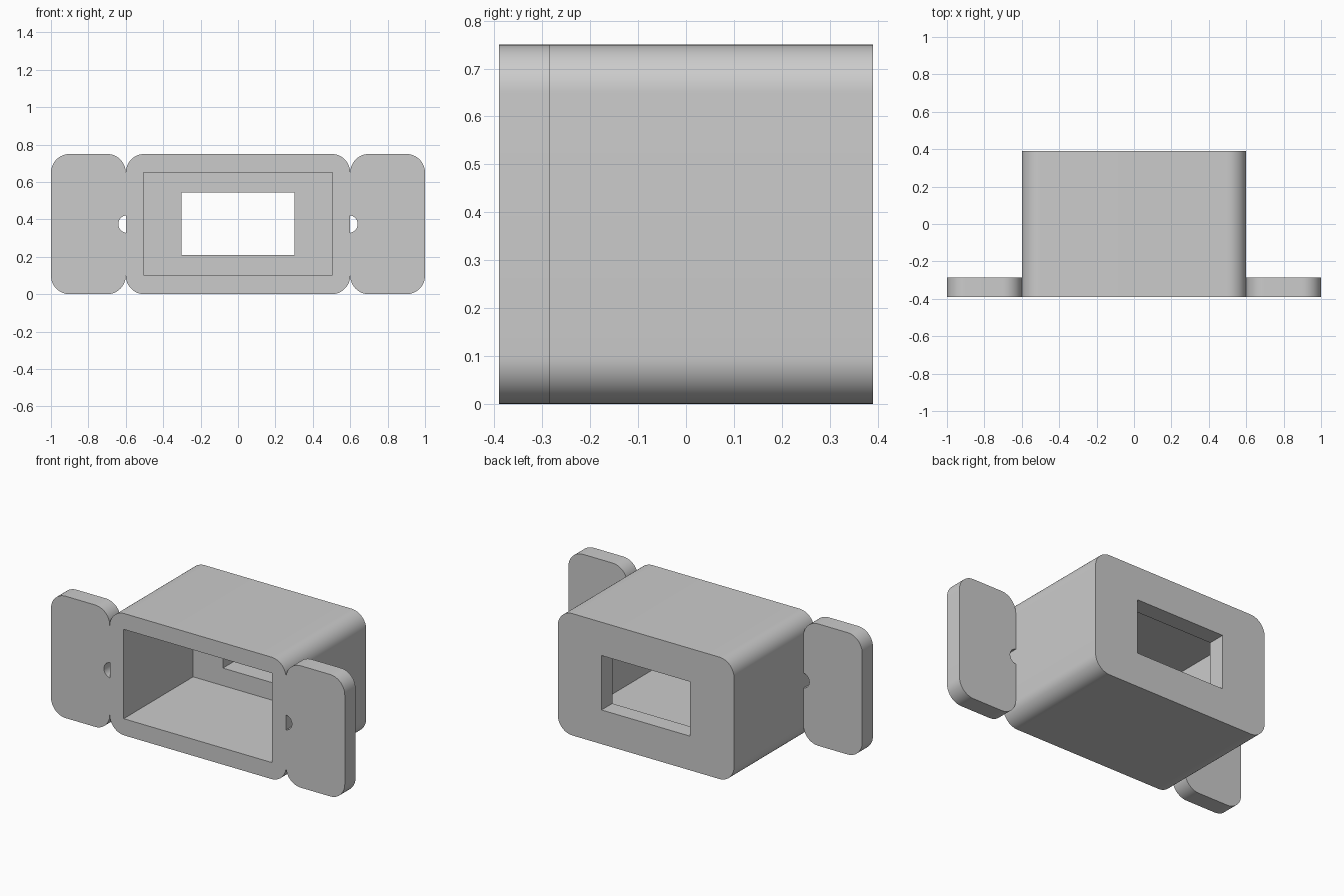
import bpy, bmesh
from math import pi, cos, sin, acos

if "Cube" in bpy.data.objects:
    bpy.data.objects.remove(bpy.data.objects["Cube"])

W, H, D = 0.6, 0.75, 0.39      # body half width, height, half depth
R = 0.1                        # corner radius
T = 0.105                      # tab and back wall thickness


def arc(cx, cz, r, a0, a1, n=12):
    return [(cx + r * cos(a0 + (a1 - a0) * i / n), cz + r * sin(a0 + (a1 - a0) * i / n))
            for i in range(n + 1)]


def rounded(x0, x1, z0, z1, r):
    return (arc(x0 + r, z0 + r, r, pi, 1.5 * pi) + arc(x1 - r, z0 + r, r, 1.5 * pi, 2 * pi)
            + arc(x1 - r, z1 - r, r, 0, pi / 2) + arc(x0 + r, z1 - r, r, pi / 2, pi))


def extrude(name, profile, y0, y1):
    """Solid from an x-z profile, running from y0 to y1."""
    bm = bmesh.new()
    face = bm.faces.new([bm.verts.new((x, y0, z)) for x, z in profile])
    new = bmesh.ops.extrude_face_region(bm, geom=[face])["geom"]
    bmesh.ops.translate(bm, vec=(0, y1 - y0, 0),
                        verts=[v for v in new if isinstance(v, bmesh.types.BMVert)])
    bmesh.ops.recalc_face_normals(bm, faces=bm.faces)
    mesh = bpy.data.meshes.new(name)
    bm.to_mesh(mesh)
    bm.free()
    obj = bpy.data.objects.new(name, mesh)
    bpy.context.collection.objects.link(obj)
    return obj


def activate(obj):
    bpy.ops.object.select_all(action='DESELECT')
    obj.select_set(True)
    bpy.context.view_layer.objects.active = obj


def cut(obj, half_w, z0, z1, y0, y1):
    box = [(-half_w, z0), (half_w, z0), (half_w, z1), (-half_w, z1)]
    cutter = extrude("cutter", box, y0, y1)
    cutter.hide_render = True
    mod = obj.modifiers.new("cut", 'BOOLEAN')
    mod.operation, mod.solver, mod.object = 'DIFFERENCE', 'EXACT', cutter
    activate(obj)
    bpy.ops.object.modifier_apply(modifier=mod.name)
    bpy.data.objects.remove(cutter)


# Hollow housing, open at the front, with a smaller window in the back wall
housing = extrude("housing", rounded(-W, W, 0, H, R), -D, D)
cut(housing, 0.505, 0.102, 0.652, -D - 0.1, D - T)
cut(housing, 0.302, 0.21, 0.545, 0, D + 0.1)

# Mounting tabs with a small round notch against the housing
nx, nr = 0.593, 0.047
a = acos((W - nx) / nr)
tab = extrude("mounting_tabs", rounded(W, 1.0, 0, H, R) + arc(nx, H / 2, nr, a, -a),
              -D, -D + T)
mirror = tab.modifiers.new("mirror", 'MIRROR')
mirror.use_mirror_merge = False
activate(tab)
bpy.ops.object.modifier_apply(modifier=mirror.name)

for obj in (housing, tab):
    activate(obj)
    bpy.ops.object.shade_smooth_by_angle()
